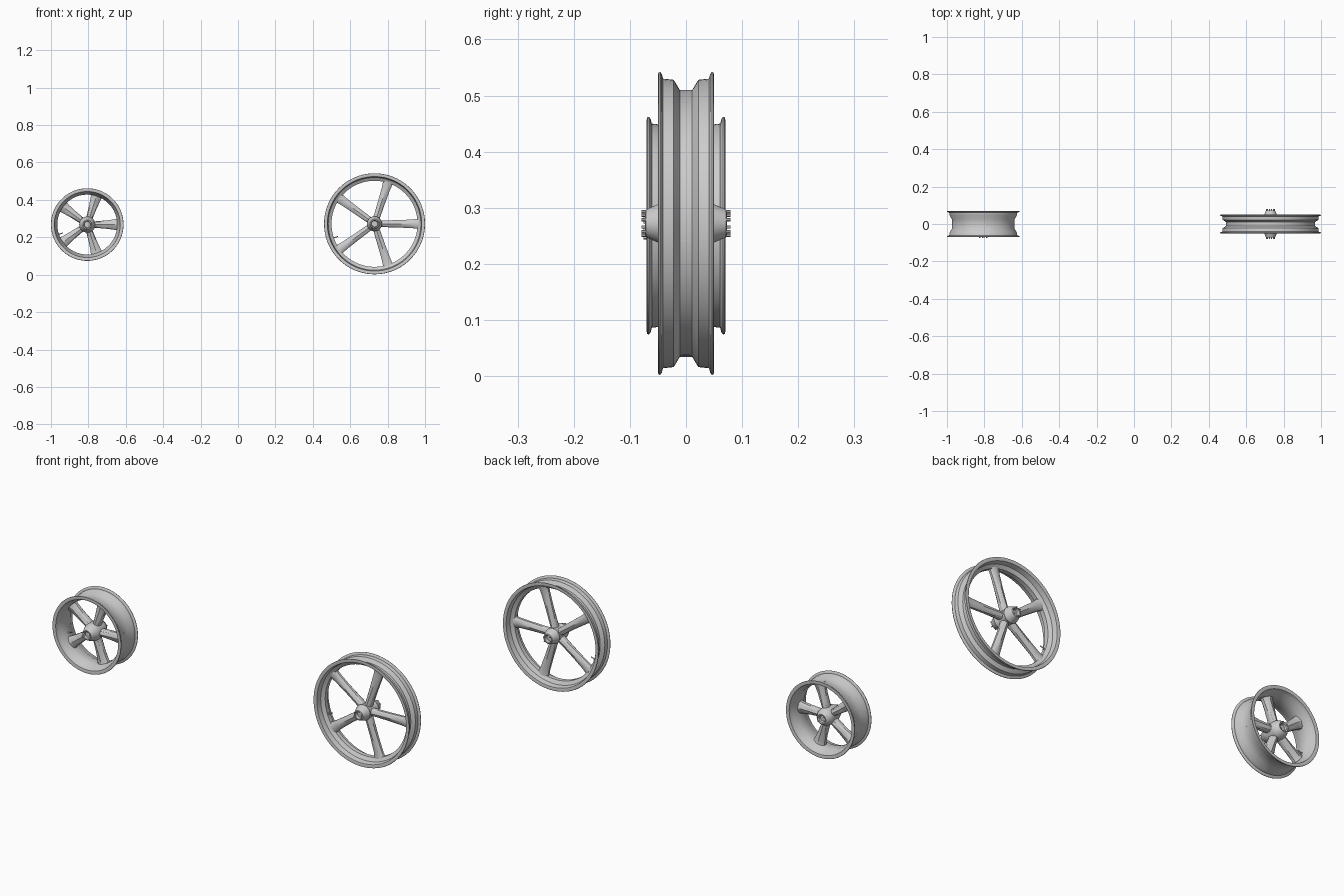
import bpy, bmesh, math
from math import pi, cos, sin
from mathutils import Matrix, Vector

cube = bpy.data.objects.get("Cube")
if cube:
    bpy.data.objects.remove(cube)

metal = bpy.data.materials.new("light_grey_metal")
metal.use_nodes = True
metal.diffuse_color = (0.6, 0.6, 0.6, 1)
metal.node_tree.nodes["Principled BSDF"].inputs["Base Color"].default_value = (0.6, 0.6, 0.6, 1)


def finish(name, bm, centre, angle=35):
    """Turn a bmesh into a smooth-shaded object."""
    bmesh.ops.remove_doubles(bm, verts=bm.verts, dist=1e-5)
    bmesh.ops.recalc_face_normals(bm, faces=bm.faces)
    mesh = bpy.data.meshes.new(name)
    bm.to_mesh(mesh)
    bm.free()
    mesh.materials.append(metal)
    obj = bpy.data.objects.new(name, mesh)
    obj.location = centre
    bpy.context.collection.objects.link(obj)
    bpy.ops.object.select_all(action="DESELECT")
    obj.select_set(True)
    bpy.context.view_layer.objects.active = obj
    bpy.ops.object.shade_smooth_by_angle(angle=math.radians(angle))
    return obj


def skin(bm, rings, closed=False):
    """Bridge equal-sized loops of points with quads."""
    loops = [[bm.verts.new(p) for p in ring] for ring in rings]
    n = len(loops[0])
    pairs = list(zip(loops, loops[1:]))
    if closed:
        pairs.append((loops[-1], loops[0]))
    for a, b in pairs:
        for i in range(n):
            j = (i + 1) % n
            bm.faces.new((a[i], a[j], b[j], b[i]))
    if not closed:
        bm.faces.new(loops[0])
        bm.faces.new(loops[-1])


def lathe(name, profile, centre, closed=False, steps=96):
    """Revolve (y, radius) points about the axle."""
    bm = bmesh.new()
    rings = [[(r * cos(2 * pi * i / steps), y, r * sin(2 * pi * i / steps))
              for i in range(steps)] for y, r in profile]
    skin(bm, rings, closed)
    return finish(name, bm, centre)


def rim(name, centre, outer, half, bead, seat, well, drop, thick):
    """Drop-centre rim with rolled flanges."""
    side = [(drop, well), (seat, bead - 0.002), (half - 0.009, bead),
            (half - 0.007, outer - 0.004), (half - 0.004, outer),
            (half - 0.001, outer - 0.001), (half, outer - 0.005),
            (half - 0.003, bead - thick * 0.7),
            (seat, bead - thick * 1.3), (drop, well - thick)]
    profile = side + [(-y, r) for y, r in reversed(side)]
    return lathe(name, profile, centre, closed=True)


def spokes(name, centre, stations):
    """Five tapered spokes; each station is radius, half width, half depth."""
    bm = bmesh.new()
    for k in range(5):
        turn = Matrix.Rotation(-2 * pi * k / 5, 3, "Y")
        rings = []
        for r, w, d in stations:
            section = [(-1, 0.35), (-0.72, 0.72), (0, 1), (0.72, 0.72), (1, 0.35)]
            section += [(-a, -b) for a, b in section]
            rings.append([turn @ Vector((r, d * b, w * a)) for a, b in section])
        skin(bm, rings)
    return finish(name, bm, centre, 30)


def bolts(name, centre, y, sign, circle, count=6):
    """Ring of small bolt heads on a hub face."""
    bm = bmesh.new()
    for k in range(count):
        a = 2 * pi * k / count + 0.3
        place = Matrix.Translation((circle * cos(a), sign * y, circle * sin(a)))
        bmesh.ops.create_cone(bm, cap_ends=True, segments=6, radius1=0.003, radius2=0.003,
                              depth=0.009, matrix=place @ Matrix.Rotation(pi / 2, 4, "X"))
    return finish(name, bm, centre)


def valve(name, centre, radius, degrees, length):
    """Valve stem pointing in from the rim well."""
    bm = bmesh.new()
    turn = Matrix.Rotation(-math.radians(degrees), 4, "Y")
    for rad, size, long in ((radius, 0.005, 0.012), (radius - length / 2, 0.0025, length)):
        bmesh.ops.create_cone(bm, cap_ends=True, segments=12, radius1=size, radius2=size, depth=long,
                              matrix=turn @ Matrix.Translation((rad, 0, 0)) @ Matrix.Rotation(pi / 2, 4, "Y"))
    return finish(name, bm, centre)


# Large narrow wheel
big = Vector((0.73, 0, 0.272))
rim("large_rim", big, 0.27, 0.05, 0.258, 0.022, 0.238, 0.011, 0.008)
spokes("large_spokes", big, [(0.02, 0.017, 0.024), (0.06, 0.018, 0.021), (0.13, 0.020, 0.018),
                             (0.20, 0.023, 0.016), (0.225, 0.026, 0.017), (0.236, 0.031, 0.018)])
hub_half = [(0.056, 0.012), (0.056, 0.016), (0.071, 0.018), (0.073, 0.020),
            (0.071, 0.025), (0.05, 0.034), (0.034, 0.040), (0.024, 0.036)]
lathe("large_hub", hub_half + [(-y, r) for y, r in reversed(hub_half)], big, steps=48)
for side, sign in (("front", -1), ("back", 1)):
    bolts("large_bolts_" + side, big, 0.0745, sign, 0.0215)
valve("large_valve", big, 0.234, 199, 0.028)

# Small wide wheel
small = Vector((-0.806, 0, 0.268))
rim("small_rim", small, 0.194, 0.07, 0.182, 0.046, 0.168, 0.026, 0.008)
spokes("small_spokes", small, [(0.02, 0.016, 0.027), (0.05, 0.018, 0.025), (0.10, 0.022, 0.022),
                               (0.14, 0.027, 0.021), (0.155, 0.030, 0.022), (0.165, 0.034, 0.024)])
lathe("small_hub", [(-0.056, 0.012), (-0.056, 0.016), (-0.067, 0.018), (-0.068, 0.024),
                    (-0.064, 0.027), (-0.034, 0.041), (-0.026, 0.043), (0.026, 0.043),
                    (0.034, 0.041), (0.056, 0.028), (0.058, 0.024), (0.055, 0.017),
                    (0.045, 0.015), (0.045, 0.012)], small, steps=48)
bolts("small_bolts_front", small, 0.071, -1, 0.022)
bolts("small_bolts_back", small, 0.059, 1, 0.022)
valve("small_valve", small, 0.163, 199, 0.025)
